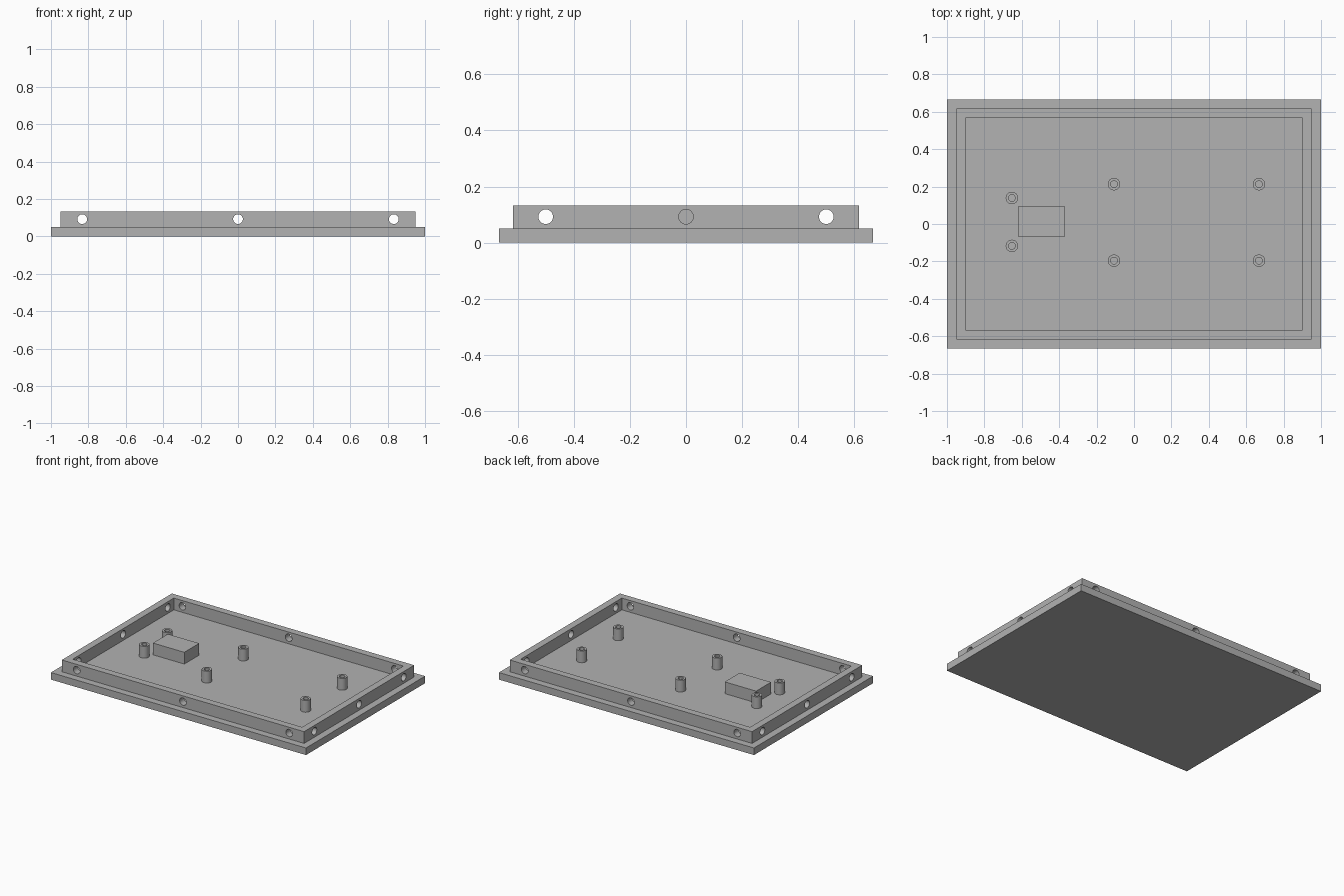
import bpy, bmesh, math
from mathutils import Matrix

if "Cube" in bpy.data.objects:
    bpy.data.objects.remove(bpy.data.objects["Cube"])

BASE_TOP, RIM_TOP = 0.05, 0.1333
HOLE_Z, HOLE_R = 0.0925, 0.026

grey = bpy.data.materials.new("plain grey")
grey.diffuse_color = (0.445, 0.445, 0.445, 1)
grey.use_nodes = True
grey.node_tree.nodes["Principled BSDF"].inputs["Base Color"].default_value = grey.diffuse_color


def finish(name, bm):
    bmesh.ops.recalc_face_normals(bm, faces=bm.faces)
    mesh = bpy.data.meshes.new(name)
    bm.to_mesh(mesh)
    bm.free()
    mesh.materials.append(grey)
    obj = bpy.data.objects.new(name, mesh)
    bpy.context.collection.objects.link(obj)
    return obj


def smooth(obj):
    bpy.ops.object.select_all(action='DESELECT')
    obj.select_set(True)
    bpy.context.view_layer.objects.active = obj
    bpy.ops.object.shade_smooth_by_angle(angle=math.radians(30))


def box(name, x0, x1, y0, y1, z0, z1):
    bm = bmesh.new()
    m = Matrix.Translation(((x0 + x1) / 2, (y0 + y1) / 2, (z0 + z1) / 2))
    bmesh.ops.create_cube(bm, size=1, matrix=m @ Matrix.Diagonal((x1 - x0, y1 - y0, z1 - z0, 1)))
    return finish(name, bm)


def ring(name, outer, inner, z0, z1):
    """Hollow upright prism between two matching outlines."""
    bm = bmesh.new()
    loops = [[bm.verts.new((x, y, z)) for x, y in pts]
             for pts, z in ((outer, z0), (outer, z1), (inner, z1), (inner, z0))]
    n = len(outer)
    for a, b in zip(loops, loops[1:] + loops[:1]):
        for i in range(n):
            j = (i + 1) % n
            bm.faces.new((a[i], a[j], b[j], b[i]))
    return finish(name, bm)


def rect(hx, hy):
    return [(-hx, -hy), (hx, -hy), (hx, hy), (-hx, hy)]


def circle(cx, cy, r, n=32):
    return [(cx + r * math.cos(2 * math.pi * i / n), cy + r * math.sin(2 * math.pi * i / n))
            for i in range(n)]


def hole_cutter(name, centres, rotation):
    bm = bmesh.new()
    for c in centres:
        bmesh.ops.create_cone(bm, cap_ends=True, segments=32, radius1=HOLE_R, radius2=HOLE_R,
                              depth=3, matrix=Matrix.Translation(c) @ rotation)
    obj = finish(name, bm)
    obj.hide_render = True
    return obj


# Base plate
box("base_plate", -1, 1, -0.6667, 0.6667, 0, BASE_TOP)

# Raised rim with screw holes through all four walls
rim = ring("rim", rect(0.95, 0.6167), rect(0.90, 0.5667), BASE_TOP, RIM_TOP)
cutters = [
    hole_cutter("cutter_lengthwise", [(0, y, HOLE_Z) for y in (-0.5, 0, 0.5)],
                Matrix.Rotation(math.pi / 2, 4, 'Y')),
    hole_cutter("cutter_crosswise", [(x, 0, HOLE_Z) for x in (-0.833, 0, 0.833)],
                Matrix.Rotation(math.pi / 2, 4, 'X')),
]
bpy.context.view_layer.objects.active = rim
for cutter in cutters:
    mod = rim.modifiers.new("holes", 'BOOLEAN')
    mod.operation, mod.solver, mod.object = 'DIFFERENCE', 'EXACT', cutter
    bpy.ops.object.modifier_apply(modifier=mod.name)
    bpy.data.objects.remove(cutter)
smooth(rim)

# Hollow standoffs
spots = [(-0.653, 0.139), (-0.653, -0.117)]
spots += [(x, y) for x in (-0.107, 0.668) for y in (0.213, -0.196)]
for x, y in spots:
    smooth(ring("standoff", circle(x, y, 0.033), circle(x, y, 0.018), BASE_TOP, RIM_TOP))

# Support block
box("support_block", -0.618, -0.372, -0.07, 0.097, BASE_TOP, RIM_TOP)
